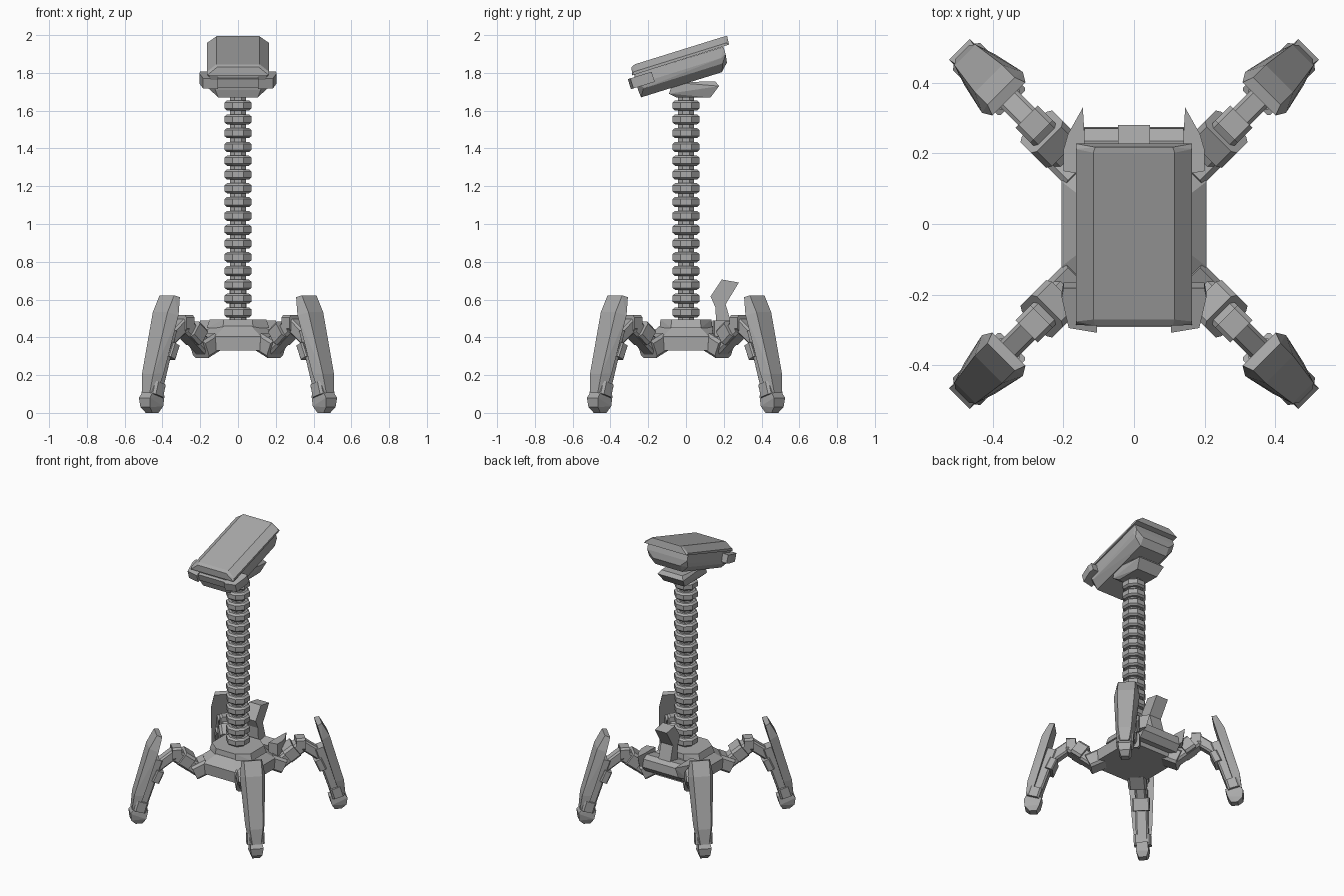
import bpy, bmesh, math
from mathutils import Matrix, Vector

if "Cube" in bpy.data.objects:
    bpy.data.objects.remove(bpy.data.objects["Cube"])

grey = bpy.data.materials.new("grey_metal")
grey.diffuse_color = (0.4, 0.4, 0.4, 1)
grey.use_nodes = True
grey.node_tree.nodes["Principled BSDF"].inputs["Base Color"].default_value = grey.diffuse_color


def finish(name, bm, matrix=None):
    bmesh.ops.recalc_face_normals(bm, faces=bm.faces)
    me = bpy.data.meshes.new(name)
    bm.to_mesh(me)
    bm.free()
    if matrix:
        me.transform(matrix)
    me.materials.append(grey)
    ob = bpy.data.objects.new(name, me)
    bpy.context.collection.objects.link(ob)
    return ob


def hull(name, pts, matrix=None):
    """Convex faceted block around a set of points."""
    bm = bmesh.new()
    for p in pts:
        bm.verts.new(p)
    res = bmesh.ops.convex_hull(bm, input=bm.verts)
    loose = [v for v in bm.verts if not v.link_faces]
    bmesh.ops.delete(bm, geom=loose, context='VERTS')
    bmesh.ops.dissolve_limit(bm, angle_limit=0.03, verts=bm.verts, edges=bm.edges)
    return finish(name, bm, matrix)


def sym(pts, axis=0):
    """Points plus their mirror images across one axis."""
    out = list(pts)
    for p in pts:
        q = list(p)
        q[axis] = -q[axis]
        out.append(tuple(q))
    return out


def octagon(hx, hy, flat, z):
    return sym(sym([(hx, flat, z), (flat, hy, z)], 0), 1)


def link(name, a, b, hw, th, matrix, bevel=0.3, taper=1.0):
    """Bevelled bar in the leg plane from a to b, given as (radius, height)."""
    a, b = Vector(a), Vector(b)
    d = (b - a).normalized()
    n = Vector((-d.y, d.x))
    c = bevel * min(hw, th)
    pts = []
    for p, s in ((a, 1), (b, taper)):
        for w, t in ((hw, th - c), (hw - c, th)):
            for sw in (-1, 1):
                for st in (-1, 1):
                    q = p + n * t * st * s
                    pts.append((q.x, w * sw * s, q.y))
    return hull(name, pts, matrix)


# --- base body and collar
hull("base_body", octagon(.2, .2, .115, .33) + octagon(.205, .205, .12, .405)
     + octagon(.14, .14, .07, .46))
hull("base_collar", octagon(.165, .14, .08, .45) + octagon(.15, .135, .075, .495))

# --- segmented neck, eight-sided lathe
profile = [(.042, .44)]
for i in range(16):
    z = .532 + i * .073
    profile += [(.042, z - .027), (.058, z - .027), (.071, z - .016),
                (.071, z + .016), (.058, z + .027), (.042, z + .027)]
profile.append((.042, 1.71))
bm = bmesh.new()
rings = []
for r, z in profile:
    R = r / math.cos(math.pi / 8)
    rings.append([bm.verts.new((R * math.cos(math.pi / 8 + k * math.pi / 4),
                                R * math.sin(math.pi / 8 + k * math.pi / 4), z))
                  for k in range(8)])
for lo, hi in zip(rings, rings[1:]):
    for k in range(8):
        bm.faces.new((lo[k], lo[k - 1], hi[k - 1], hi[k]))
bm.faces.new(rings[0])
bm.faces.new(rings[-1])
finish("neck", bm)

# --- head mount under the head
hull("head_mount", sym([(.08, -.05, 1.67), (.08, .13, 1.67), (.1, -.09, 1.69),
                        (.1, .175, 1.73), (.08, .155, 1.755), (.1, -.07, 1.75)]))

# --- head, built level and then tilted
tilt = Matrix.Translation((0, 0, 1.8)) @ Matrix.Rotation(math.radians(17.3), 4, 'X')
hull("head_shell", sym([(.115, -.245, .124), (.115, .25, .124), (.11, -.266, .115),
                        (.11, .266, .122), (.165, -.262, .088), (.165, .25, .088),
                        (.165, -.277, .072), (.165, .262, .075)]), tilt)
hull("head_body", sym([(.155, -.265, .073), (.155, .23, .073), (.155, .23, .033),
                       (.16, .2, .02), (.16, -.24, .02), (.15, .2, -.01),
                       (.105, .223, -.012), (.105, .183, -.053),
                       (.155, -.24, -.012), (.105, -.266, -.053),
                       (.12, -.269, -.01)]), tilt)

# --- wraparound visor: two side guards and a recessed centre
for s in (-1, 1):
    hull("visor_guard", [(s * x, u, w) for w in (.004, .06) for x, u in
                         ((.15, -.172), (.2, -.172), (.205, -.2), (.185, -.29),
                          (.105, -.304), (.105, -.26))], tilt)
hull("visor_centre", sym([(.11, u, w) for u in (-.2, -.288) for w in (.008, .055)]), tilt)

# --- tail fin, bent strip behind the neck
bm = bmesh.new()
outline = [(.165, .40), (.155, .56), (.13, .617), (.19, .706), (.28, .69),
           (.21, .575), (.25, .437), (.25, .40)]
face = bm.faces.new([bm.verts.new((-.046, y, z)) for y, z in outline])
ext = bmesh.ops.extrude_face_region(bm, geom=[face])
for v in ext["geom"]:
    if isinstance(v, bmesh.types.BMVert):
        v.co.x = .046
finish("tail_fin", bm)

# --- rear bracket with swept wings
hull("rear_bracket", sym([(.15, .17, .36), (.15, .24, .36), (.15, .275, .40),
                          (.14, .27, .455), (.14, .235, .475), (.15, .15, .46)]))
for s in (-1, 1):
    hull("rear_wing", [(s * x, y, z) for z in (.40, .49) for x, y in
                       ((.14, .14), (.2, .15), (.2, .21), (.187, .255), (.14, .25))]
         + [(s * .145, .33, .49), (s * .15, .30, .41)])

# --- four legs on the diagonals
top, low = Vector((.525, .62)), Vector((.685, .09))
axis = (low - top).normalized()
out = Vector((-axis.y, axis.x))


def on_shin(a, n):
    p = top + axis * a + out * n
    return p.x, p.y


for i in range(4):
    m = Matrix.Rotation(math.radians(45 + 90 * i), 4, 'Z')
    # hip and thigh
    link("hip_block", (.20, .375), (.29, .335), .06, .05, m)
    link("thigh", (.25, .34), (.40, .455), .045, .042, m)
    link("thigh_cuff", (.31, .40), (.37, .445), .064, .05, m)
    # knee strut reaching down behind the armour
    link("knee_joint", (.37, .475), (.43, .475), .045, .042, m)
    link("knee_strut", (.39, .485), (.56, .36), .034, .034, m)
    # shin and ankle
    link("shin", on_shin(.17, -.055), on_shin(.50, -.045), .04, .035, m)
    link("shin_tab", on_shin(.24, -.09), on_shin(.32, -.08), .055, .025, m)
    link("ankle", on_shin(.47, -.04), on_shin(.54, -.04), .055, .04, m)
    # armour plate
    pts = []
    for a, w, n in ((0, .066, -.025), (.1, .082, -.028), (.42, .062, -.03),
                    (.53, .045, -.028), (0, .055, .008), (.1, .055, .03),
                    (.44, .042, .026), (.54, .028, .008)):
        r, z = on_shin(a, n)
        pts.append((r, w, z))
    hull("leg_armour", sym(pts, 1), m)
    # foot
    hull("foot", sym([(.585, .035, .09), (.60, .04, .035), (.62, .025, 0),
                      (.665, .025, 0), (.695, .035, .03), (.70, .042, .08),
                      (.67, .035, .12)], 1), m)
